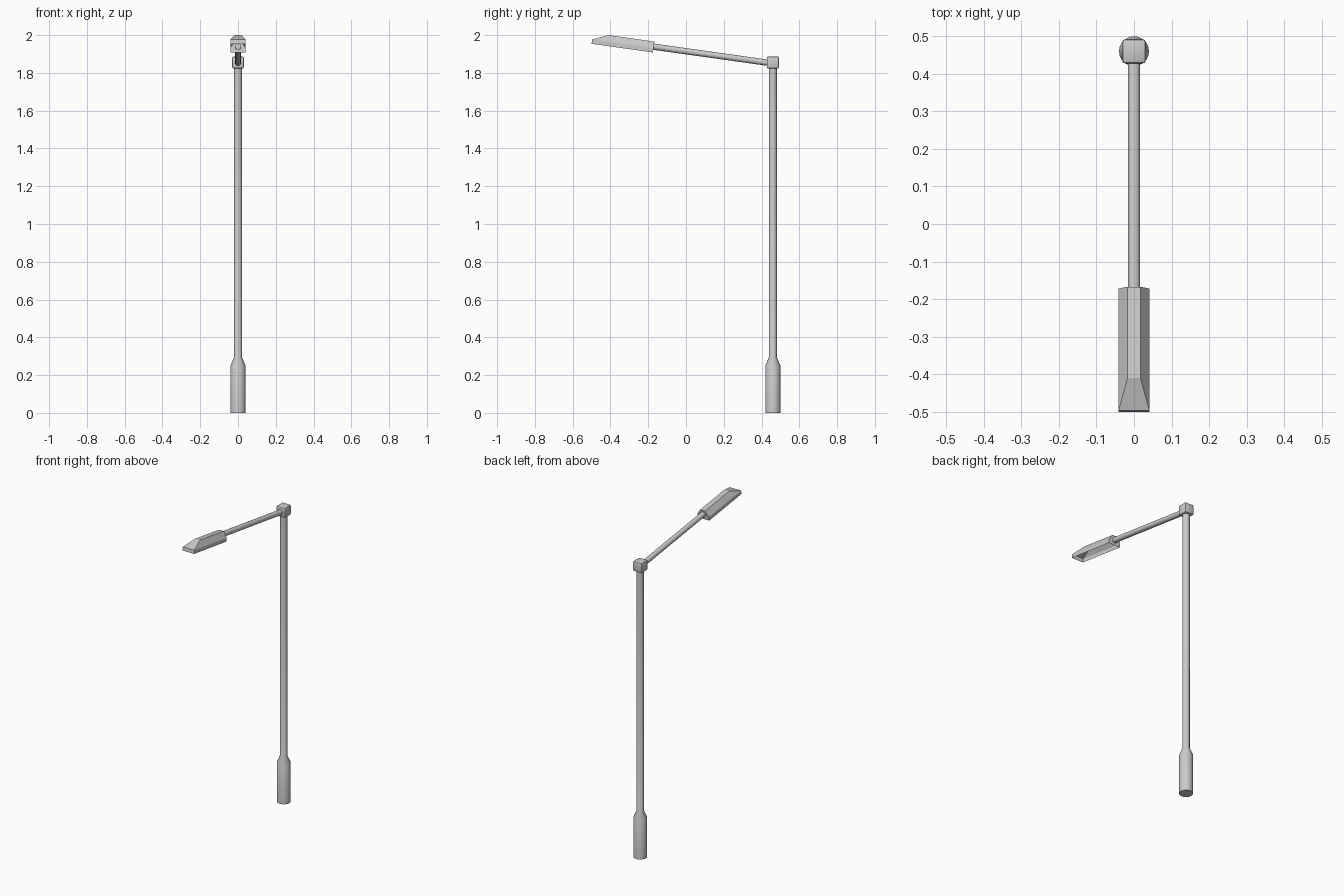
import bpy, bmesh, math
from mathutils import Vector

if "Cube" in bpy.data.objects:
    bpy.data.objects.remove(bpy.data.objects["Cube"])

TILT = math.radians(8)
POLE_Y = 0.46
ALONG = Vector((0, -math.cos(TILT), math.sin(TILT)))   # outwards along the arm
UP = Vector((0, math.sin(TILT), math.cos(TILT)))       # square to the arm


def add_object(name, bm):
    bmesh.ops.recalc_face_normals(bm, faces=bm.faces)
    mesh = bpy.data.meshes.new(name)
    bm.to_mesh(mesh)
    bm.free()
    ob = bpy.data.objects.new(name, mesh)
    bpy.context.collection.objects.link(ob)
    return ob


def smooth(ob):
    bpy.ops.object.select_all(action='DESELECT')
    ob.select_set(True)
    bpy.context.view_layer.objects.active = ob
    bpy.ops.object.shade_smooth_by_angle(angle=math.radians(35))


def lathe(name, profile, origin, axis, sides=20):
    """Capped tube through (radius, distance) rings along an axis."""
    bm = bmesh.new()
    rot = Vector(axis).to_track_quat('Z', 'Y')
    rings = []
    for r, d in profile:
        rings.append([bm.verts.new(Vector(origin) + rot @ Vector(
            (r * math.cos(a), r * math.sin(a), d)))
            for a in (2 * math.pi * i / sides for i in range(sides))])
    for lo, hi in zip(rings, rings[1:]):
        for i in range(sides):
            j = (i + 1) % sides
            bm.faces.new((lo[i], lo[j], hi[j], hi[i]))
    bm.faces.new(rings[0])
    bm.faces.new(rings[-1])
    ob = add_object(name, bm)
    smooth(ob)
    return ob


# Pole with the wider base sleeve
lathe("pole", [(0.04, 0), (0.04, 0.25), (0.021, 0.295), (0.021, 1.84)],
      (0, POLE_Y, 0), (0, 0, 1))

# Bevelled joint block on top of the pole
bm = bmesh.new()
bmesh.ops.create_cube(bm, size=1)
bmesh.ops.scale(bm, vec=(0.062, 0.064, 0.064), verts=bm.verts)
bmesh.ops.translate(bm, vec=(0, POLE_Y, 1.855), verts=bm.verts)
bmesh.ops.bevel(bm, geom=bm.edges[:], offset=0.007, segments=2,
                profile=0.5, affect='EDGES')
smooth(add_object("joint_block", bm))

# Tilted arm, its end just inside the lamp head
lathe("arm", [(0.0165, 0), (0.0165, 0.65)], (0, POLE_Y, 1.85), ALONG)

# Lamp head: folded shell, open underneath
W, RIDGE, LOW, HIGH = 0.041, 0.017, 0.023, 0.058
LENGTH, FOLD = 0.328, 0.245
BACK = Vector((0, -0.5, 1.954)) - ALONG * LENGTH
bm = bmesh.new()


def vert(x, u, v):
    return bm.verts.new(BACK + Vector((x, 0, 0)) + ALONG * u + UP * v)


halves = []
for s in (-1, 1):
    h = dict(back_low=vert(s * W, 0, 0), back_side=vert(s * W, 0, LOW),
             back_top=vert(s * RIDGE, 0, HIGH), fold=vert(s * RIDGE, FOLD, HIGH),
             front_side=vert(s * W, LENGTH, LOW), front_low=vert(s * W, LENGTH, 0))
    bm.faces.new([h[k] for k in ("back_low", "back_side", "front_side", "front_low")])
    bm.faces.new([h[k] for k in ("back_side", "back_top", "fold", "front_side")])
    halves.append(h)
l, r = halves
for a, b in (("back_top", "fold"), ("fold", "front_side"),
             ("front_side", "front_low"), ("back_side", "back_low"),
             ("back_top", "back_side")):
    bm.faces.new((l[a], l[b], r[b], r[a]))
add_object("lamp_head", bm)
